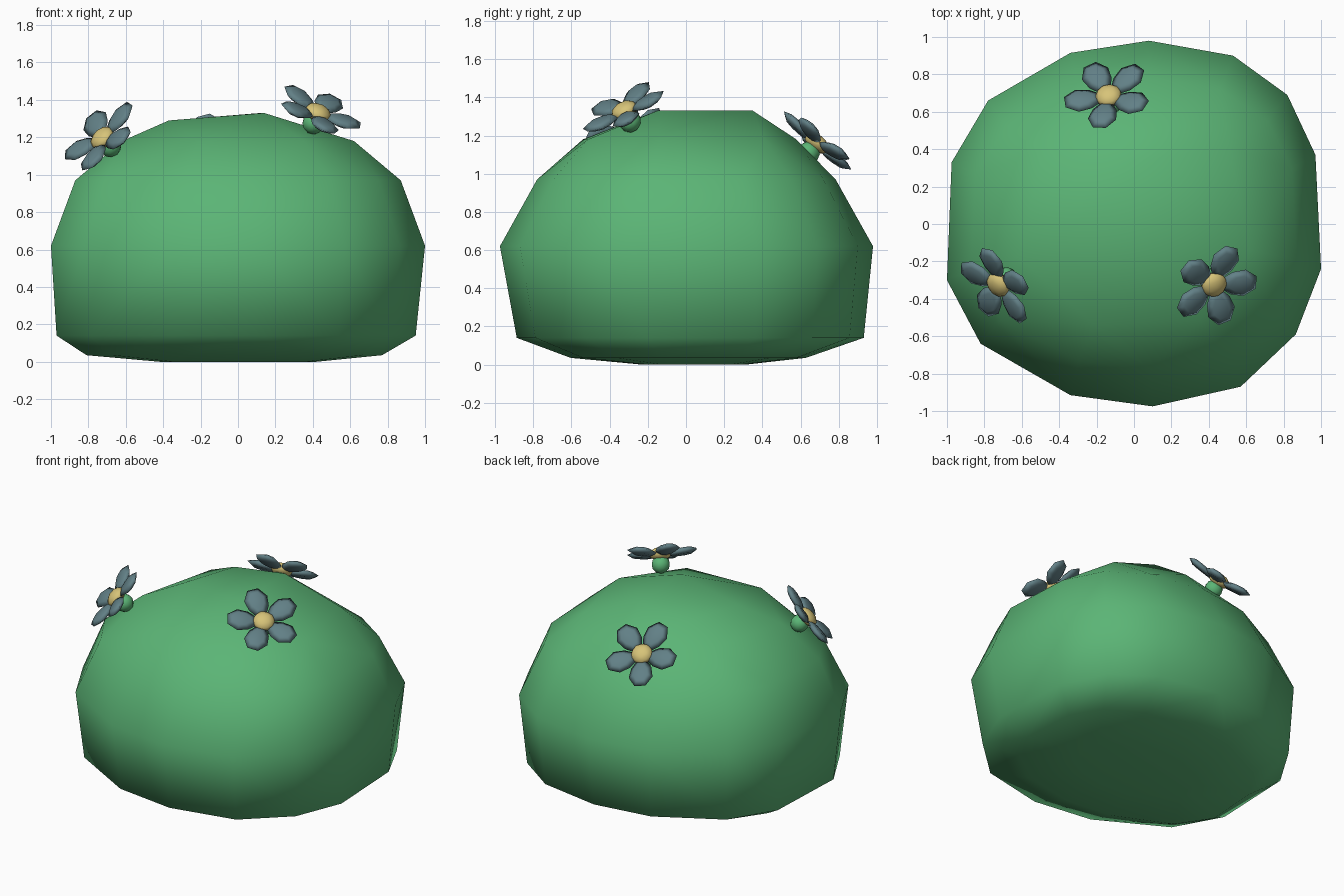
import bpy, bmesh, math
from mathutils import Vector, Matrix

if "Cube" in bpy.data.objects:
    bpy.data.objects.remove(bpy.data.objects["Cube"])


def material(name, rgb):
    m = bpy.data.materials.new(name)
    m.diffuse_color = (*rgb, 1)
    m.use_nodes = True
    m.node_tree.nodes["Principled BSDF"].inputs["Base Color"].default_value = m.diffuse_color
    return m


GREEN = material("leaf green", (0.105, 0.46, 0.18))
BLUE = material("petal slate blue", (0.122, 0.216, 0.24))
YELLOW = material("pollen yellow", (0.68, 0.55, 0.19))


def make_object(name, bm, mat, matrix=None):
    bmesh.ops.recalc_face_normals(bm, faces=bm.faces)
    for f in bm.faces:
        f.smooth = True
    me = bpy.data.meshes.new(name)
    bm.to_mesh(me)
    bm.free()
    me.materials.append(mat)
    ob = bpy.data.objects.new(name, me)
    bpy.context.collection.objects.link(ob)
    if matrix is not None:
        ob.matrix_world = matrix
    return ob


# Bush: faceted hull over rings that follow the rounded-square plan outline
outline = [(-1, -.3), (-.975, .33), (-.78, .66), (-.34, .915), (.08, .98),
           (.53, .9), (.82, .69), (.97, .37), (1, -.24), (.865, -.59),
           (.57, -.87), (.1, -.975), (-.34, -.915), (-.82, -.64)]
rings = [  # z, scale x, scale y, shift x, shift y
    (0.00, .42, .28, 0, .04), (0.035, .79, .63, -.02, .01),
    (0.14, .96, .93, -.01, .02), (0.62, 1, 1, 0, 0),
    (0.97, .87, .80, 0, 0)]
bm = bmesh.new()
for z, sx, sy, dx, dy in rings:
    for x, y in outline:
        bm.verts.new((x * sx + dx, y * sy + dy, z))
# upper crown uses fewer, wider facets
for x, y in outline[::2]:
    bm.verts.new((x * .62, y * .59, 1.18))
for x, y, z in [(-.37, -.05, 1.29), (-.25, .32, 1.29), (.12, .35, 1.33), (.14, -.15, 1.33)]:
    bm.verts.new((x, y, z))
res = bmesh.ops.convex_hull(bm, input=bm.verts[:])
loose = [v for v in bm.verts if not v.link_faces]
bmesh.ops.delete(bm, geom=loose, context='VERTS')
make_object("bush", bm, GREEN)


def petal_mesh():
    """Lens-shaped petal along +x with a blunt tip, slightly raised outward."""
    bm = bmesh.new()
    rim = [(.04, .028), (.10, .066), (.17, .078), (.235, .036)]
    pts = rim + [(x, -y) for x, y in reversed(rim)]
    edge = [bm.verts.new((x, y, x * .12)) for x, y in pts]
    layers = []
    for s in (1, -1):
        layers.append([bm.verts.new((.145 + (x - .145) * .6, y * .6, x * .07 + .006 + s * .02))
                       for x, y in pts])
    n = len(pts)
    for lay in layers:
        for i in range(n):
            j = (i + 1) % n
            bm.faces.new((edge[i], edge[j], lay[j], lay[i]))
        bm.faces.new(lay)
    return bm


def ball(radius, flat):
    bm = bmesh.new()
    bmesh.ops.create_icosphere(bm, subdivisions=2, radius=radius)
    bmesh.ops.scale(bm, vec=(1, 1, flat), verts=bm.verts)
    return bm


def flower(label, centre, normal, toward):
    n = Vector(normal).normalized()
    u = Vector(toward)
    u = (u - n * u.dot(n)).normalized()
    v = n.cross(u)
    frame = Matrix.Translation(centre) @ Matrix((u, v, n)).transposed().to_4x4()
    for k in range(5):
        make_object(f"{label}_petal_{k + 1}", petal_mesh(), BLUE,
                    frame @ Matrix.Rotation(k * math.tau / 5, 4, 'Z'))
    make_object(f"{label}_centre", ball(.072, .6), YELLOW,
                frame @ Matrix.Translation((0, 0, .008)))
    # green calyx joining the flower to the bush
    make_object(f"{label}_calyx", ball(.06, 1), GREEN,
                frame @ Matrix.Translation((0, 0, -.06)))


# Three flowers: centre, facing direction, direction of the first petal
flower("left_flower", (-.72, -.32, 1.19), (-.6, -.5, .62), (.13, .02, .14))
flower("right_flower", (.425, -.32, 1.325), (.36, -.42, .83), (1, .09, -.39))
flower("back_flower", (-.135, .68, 1.155), (-.17, .63, .76), (.77, .64, -.36))
